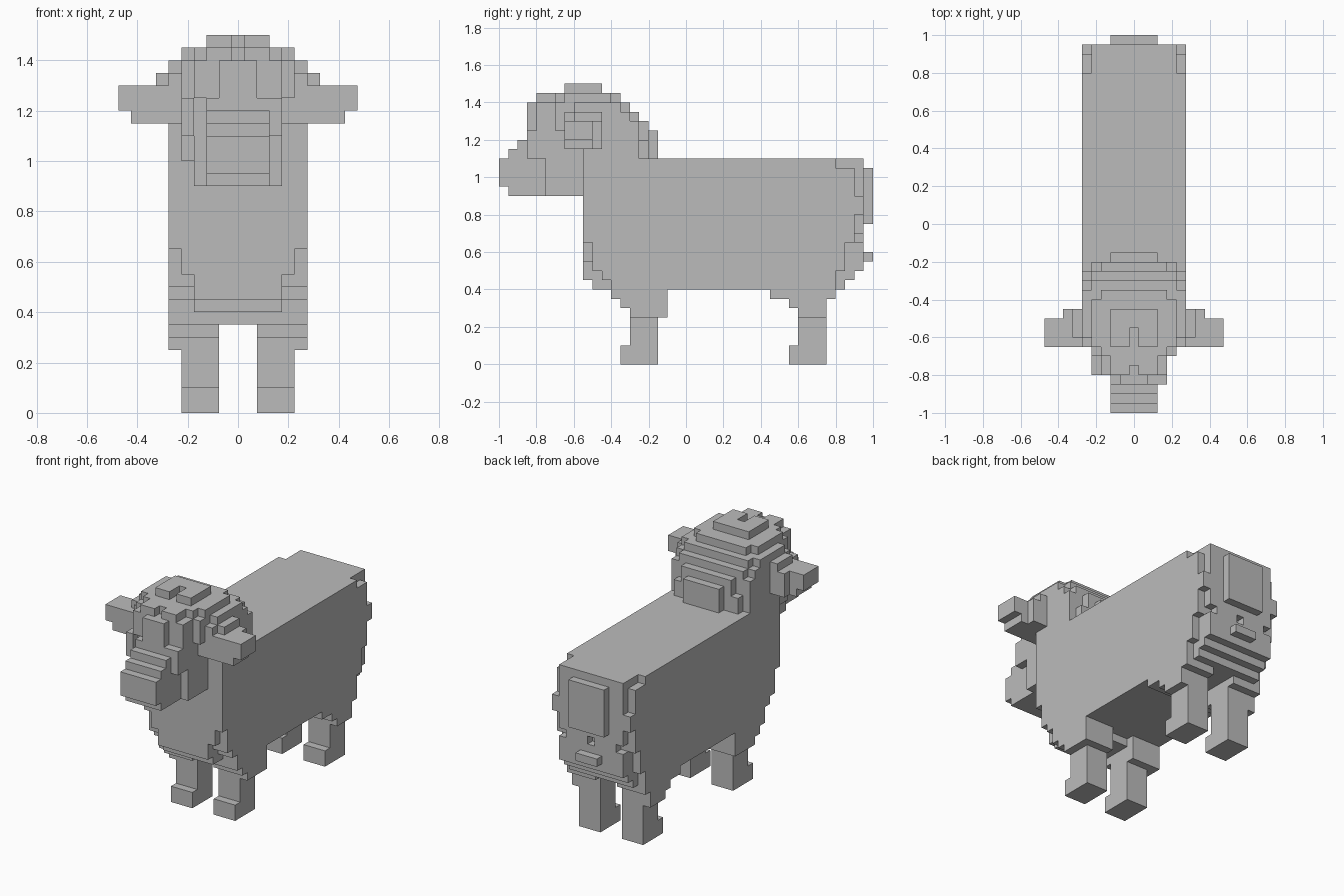
import bpy
import bmesh
from mathutils import Vector

CELL = 0.05  # edge length of one block

default_cube = bpy.data.objects.get("Cube")
if default_cube:
    bpy.data.objects.remove(default_cube, do_unlink=True)

wool = bpy.data.materials.new("plain_grey")
wool.use_nodes = True
grey = (0.5, 0.5, 0.5, 1.0)
wool.diffuse_color = grey
wool.node_tree.nodes["Principled BSDF"].inputs["Base Color"].default_value = grey


def fill(columns, rows, levels):
    """Set of block cells inside three ranges."""
    return {(x, y, z) for x in range(*columns) for y in range(*rows) for z in range(*levels)}


def slab(half, rows, levels):
    """Blocks centred on the mirror plane, half blocks out to each side."""
    return fill((-half, half + 1), rows, levels)


def pair(columns, rows, levels):
    """Blocks on the left with a mirrored copy on the right."""
    left = fill(columns, rows, levels)
    return left | {(-x, y, z) for x, y, z in left}


def build(name, cells):
    """Skin the outside of the cells and merge flat areas."""
    bm = bmesh.new()
    corners = {}

    def corner(point):
        key = tuple(round(2 * c) for c in point)
        if key not in corners:
            corners[key] = bm.verts.new(point * CELL)
        return corners[key]

    for cell in sorted(cells):
        middle = Vector(cell) + Vector((0, 0.5, 0.5))
        for axis in range(3):
            for sign in (-1, 1):
                normal = Vector((0, 0, 0))
                normal[axis] = sign
                neighbour = tuple(int(a + b) for a, b in zip(cell, normal))
                if neighbour in cells:
                    continue
                across = Vector((0, 0, 0))
                across[(axis + 1) % 3] = 0.5
                upward = normal.cross(across)
                centre = middle + normal / 2
                bm.faces.new([corner(centre + p) for p in (
                    -across - upward, across - upward, across + upward, upward - across)])
    bmesh.ops.dissolve_limit(bm, angle_limit=0.01, verts=bm.verts, edges=bm.edges)
    bmesh.ops.triangulate(bm, faces=[f for f in bm.faces if len(f.verts) > 4])
    mesh = bpy.data.meshes.new(name)
    bm.to_mesh(mesh)
    bm.free()
    mesh.materials.append(wool)
    obj = bpy.data.objects.new(name, mesh)
    bpy.context.collection.objects.link(obj)


# Torso with a stepped chest
torso = slab(5, (-8, 16), (8, 22))
torso |= slab(5, (-11, -8), (13, 22)) | slab(5, (-10, -8), (10, 22)) | slab(5, (-9, -8), (9, 22))
torso |= slab(4, (-11, -8), (11, 22)) | slab(3, (-11, -8), (9, 22)) | slab(3, (-10, -8), (8, 9))
torso |= slab(1, (-8, -3), (7, 8))

# Shaggy rump: rounded layers, then loose tufts
for half, end, low, high in (
        (5, 17, 10, 21), (5, 18, 13, 20), (5, 19, 16, 18),
        (4, 17, 8, 22), (4, 18, 9, 22), (3, 19, 10, 21),
        (4, 19, 14, 20), (2, 19, 20, 22), (2, 20, 15, 21)):
    torso |= slab(half, (16, end), (low, high))
torso |= pair((3, 5), (18, 19), (10, 13)) | pair((3, 5), (18, 19), (20, 22))
torso |= pair((4, 6), (17, 18), (20, 21)) | slab(1, (19, 20), (11, 12))
torso -= fill((0, 1), (18, 20), (13, 14))
build("torso", torso)

# Legs with stepped thighs and feet that stick out forwards
front_legs = pair((2, 5), (-6, -3), (0, 8)) | pair((2, 5), (-7, -3), (0, 2))
for start, level in ((-6, 5), (-7, 6), (-8, 7)):
    front_legs |= pair((2, 6), (start, -2), (level, level + 1))
build("front_legs", front_legs)

rear_legs = pair((2, 5), (12, 15), (0, 8)) | pair((2, 5), (11, 15), (0, 2))
for start, end, level in ((12, 15, 5), (11, 15, 6), (9, 16, 7)):
    rear_legs |= pair((2, 6), (start, end), (level, level + 1))
build("rear_legs", rear_legs)

# Woolly head and neck, from the collar to the crown
head = set()
for half, start, end, low, high in (
        (5, -11, -5, 22, 26), (4, -11, -4, 22, 24), (3, -11, -4, 22, 26), (2, -11, -3, 22, 25),
        (5, -13, -6, 23, 27), (5, -12, -7, 27, 28), (4, -14, -5, 25, 27), (4, -14, -6, 27, 28),
        (4, -13, -8, 28, 29), (3, -14, -7, 28, 29), (2, -15, -7, 28, 29),
        (3, -16, -11, 25, 28), (3, -15, -11, 18, 25), (2, -17, -11, 18, 25),
        (1, -17, -11, 25, 28)):
    head |= slab(half, (start, end), (low, high))
head |= pair((1, 3), (-16, -14), (28, 29))
head |= slab(2, (-13, -9), (29, 30)) - fill((0, 1), (-13, -11), (29, 30))
head |= fill((3, 4), (-17, -15), (22, 25)) | fill((-4, -3), (-16, -14), (22, 25))
head |= fill((-4, -3), (-14, -12), (20, 22))
build("head", head)

# Muzzle stepping down from the bridge of the nose
muzzle = slab(2, (-18, -17), (18, 24)) | slab(2, (-19, -17), (18, 23)) | slab(2, (-20, -17), (19, 22))
build("muzzle", muzzle)

# Ears
ears = pair((6, 9), (-13, -10), (23, 26)) | pair((9, 10), (-13, -10), (24, 26))
ears |= pair((6, 8), (-10, -9), (23, 26)) | pair((6, 7), (-12, -9), (26, 27))
build("ears", ears)
